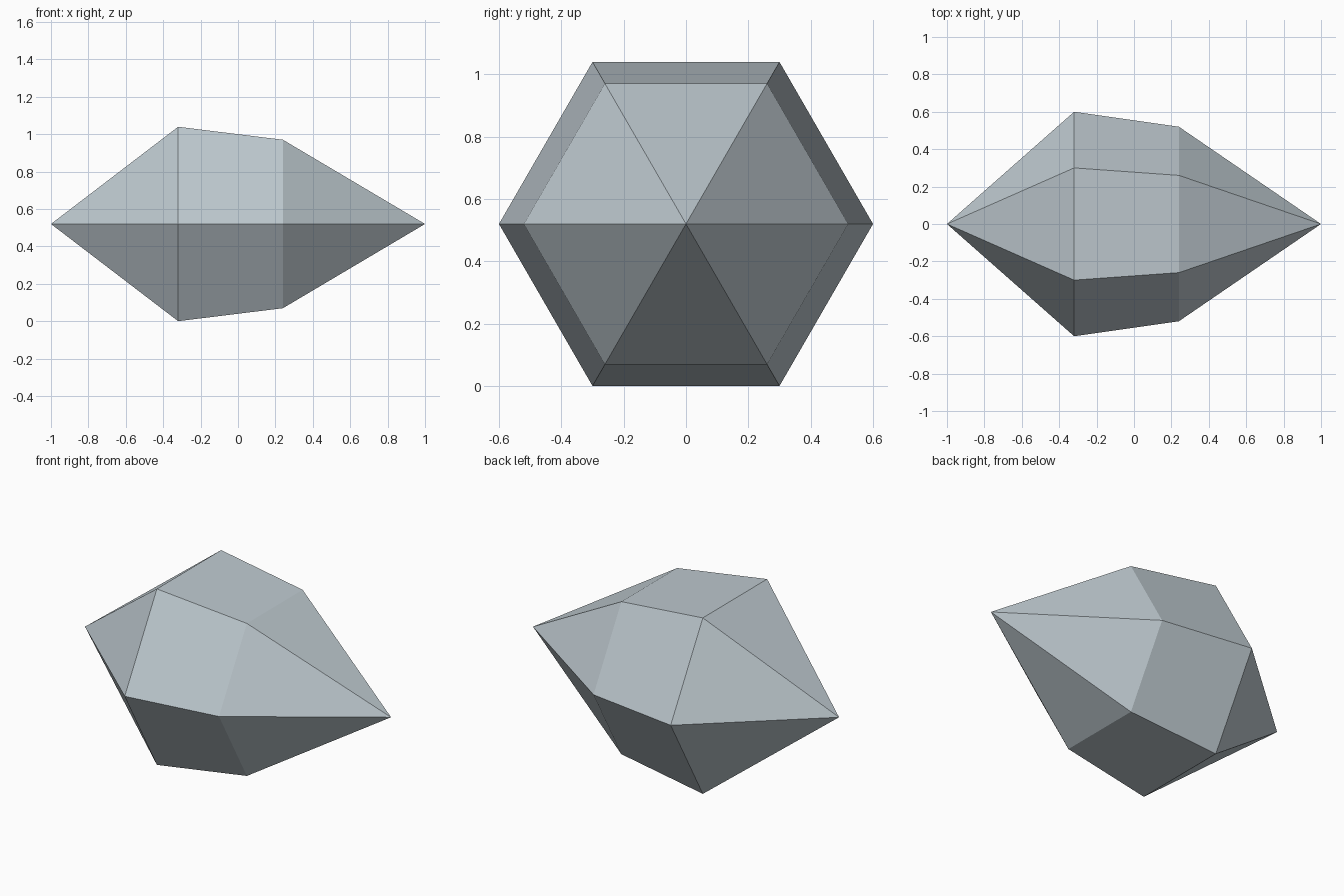
import bpy, bmesh, math

if "Cube" in bpy.data.objects:
    bpy.data.objects.remove(bpy.data.objects["Cube"])

SIDES = 6
CENTRE_Z = 0.52

mat = bpy.data.materials.new("pale blue grey")
mat.diffuse_color = (0.52, 0.59, 0.63, 1.0)
mat.use_nodes = True
mat.node_tree.nodes["Principled BSDF"].inputs["Base Color"].default_value = mat.diffuse_color

bm = bmesh.new()


def ring(x, radius):
    """Hexagonal ring around the x axis, with corners at +y and -y."""
    return [bm.verts.new((x,
                          radius * math.cos(math.tau * i / SIDES),
                          CENTRE_Z + radius * math.sin(math.tau * i / SIDES)))
            for i in range(SIDES)]


# Two tips and two rings of the gem
left_tip = bm.verts.new((-1.0, 0, CENTRE_Z))
wide = ring(-0.32, 0.6)
narrow = ring(0.24, 0.52)
right_tip = bm.verts.new((1.0, 0, CENTRE_Z))

# Left point, tapered band, right point
for i in range(SIDES):
    j = (i + 1) % SIDES
    bm.faces.new((left_tip, wide[j], wide[i]))
    bm.faces.new((wide[i], wide[j], narrow[j], narrow[i]))
    bm.faces.new((narrow[i], narrow[j], right_tip))

bmesh.ops.recalc_face_normals(bm, faces=bm.faces)
# Rest the lowest edge exactly on the ground
low = min(v.co.z for v in bm.verts)
bmesh.ops.translate(bm, verts=bm.verts, vec=(0, 0, -low))

mesh = bpy.data.meshes.new("crystal")
bm.to_mesh(mesh)
bm.free()
mesh.materials.append(mat)
crystal = bpy.data.objects.new("crystal", mesh)
bpy.context.collection.objects.link(crystal)
